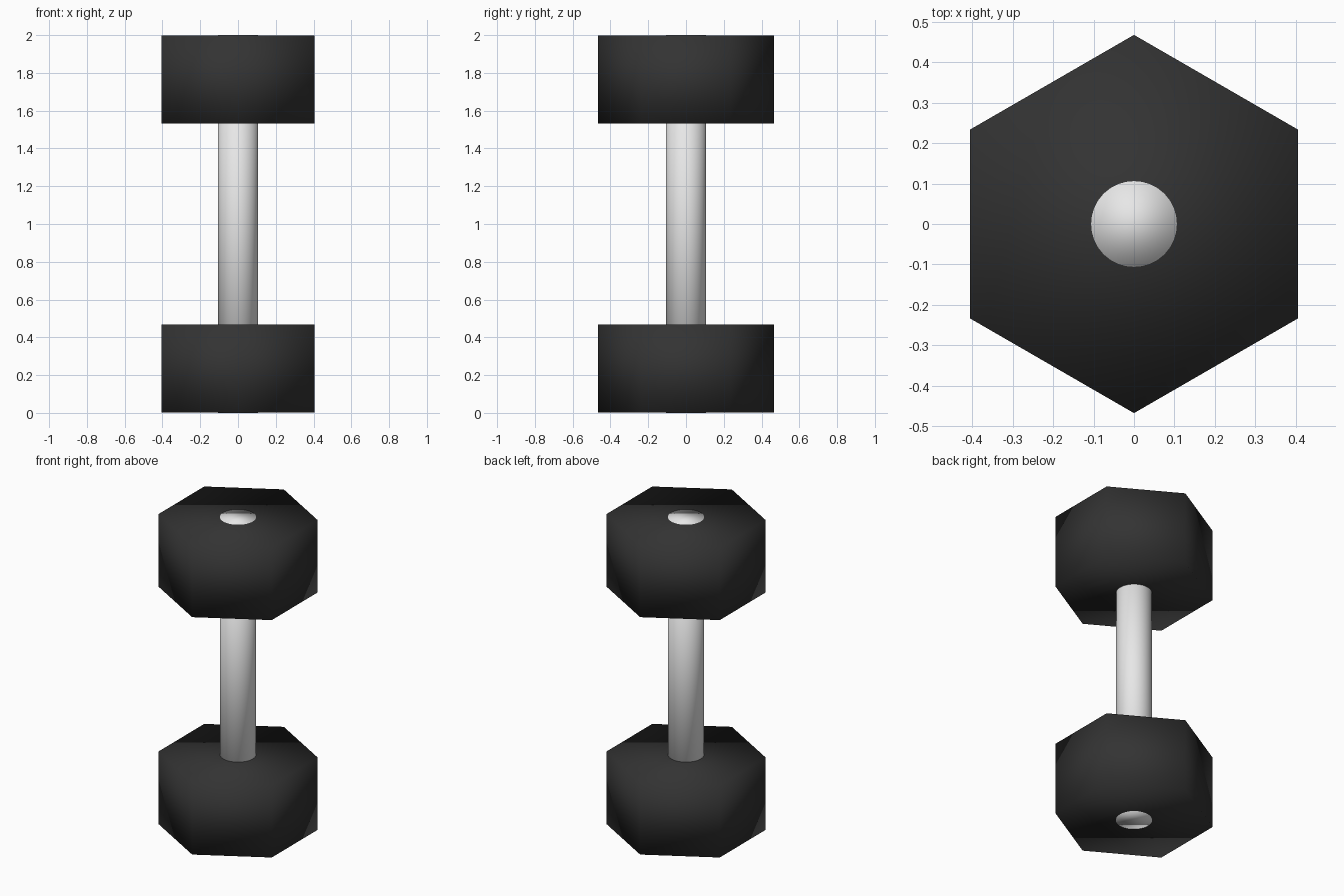
import bpy
import math

if "Cube" in bpy.data.objects:
    bpy.data.objects.remove(bpy.data.objects["Cube"])


def material(name, rgb):
    m = bpy.data.materials.new(name)
    m.diffuse_color = (*rgb, 1.0)
    m.use_nodes = True
    m.node_tree.nodes["Principled BSDF"].inputs["Base Color"].default_value = m.diffuse_color
    return m


def prism(name, sides, radius, z0, z1, mat, turn=0.0):
    """Upright, fully smooth-shaded prism between two heights."""
    bpy.ops.mesh.primitive_cylinder_add(
        vertices=sides, radius=radius, depth=z1 - z0,
        location=(0, 0, (z0 + z1) / 2), rotation=(0, 0, turn))
    ob = bpy.context.object
    ob.name = name
    ob.data.materials.append(mat)
    bpy.ops.object.shade_smooth()
    return ob


rubber = material("black rubber", (0.033, 0.033, 0.033))
steel = material("light steel", (0.8, 0.8, 0.8))

LENGTH = 2.0        # overall height
HEAD = 0.468        # thickness of each weight
HEAD_RADIUS = 0.467  # corner radius, corners on the y axis
PROUD = 0.001       # bar ends sit just above the weights

# hexagonal weights at both ends
prism("lower_weight", 6, HEAD_RADIUS, PROUD, HEAD, rubber)
prism("upper_weight", 6, HEAD_RADIUS, LENGTH - HEAD, LENGTH - PROUD, rubber, math.pi)

# handle bar running through both weights
prism("handle_bar", 32, 0.106, 0.0, LENGTH, steel)
